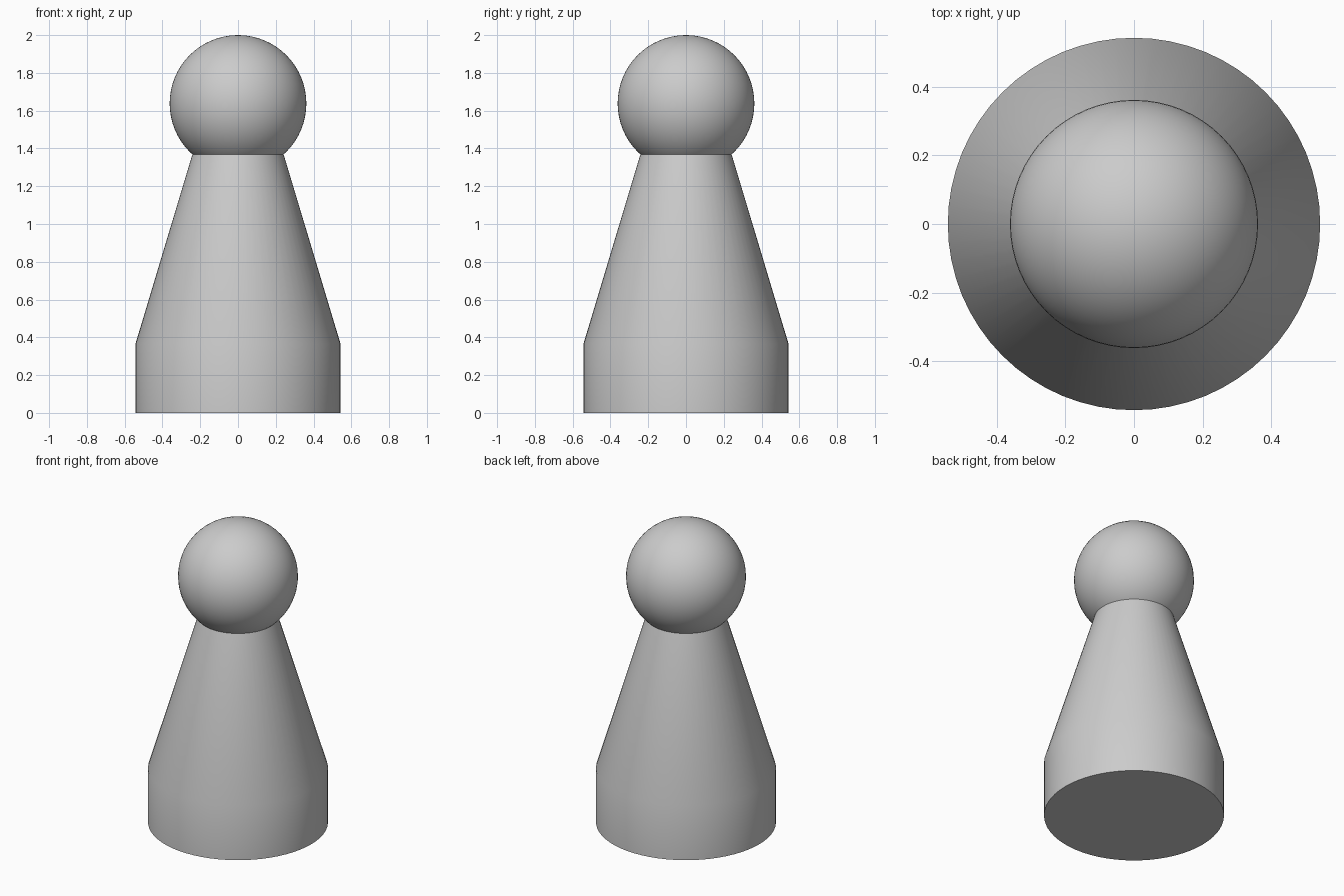
import bpy, bmesh
from math import radians

cube = bpy.data.objects.get("Cube")
if cube:
    bpy.data.objects.remove(cube, do_unlink=True)

SEGMENTS = 64
BASE_RADIUS, NECK_RADIUS = 0.543, 0.241
SHOULDER_Z, NECK_Z = 0.365, 1.37
HEAD_RADIUS, HEAD_Z = 0.362, 1.638

grey = bpy.data.materials.new("plain_grey")
grey.use_nodes = True
colour = (0.6, 0.6, 0.6, 1)
grey.diffuse_color = colour
grey.node_tree.nodes["Principled BSDF"].inputs["Base Color"].default_value = colour


def finish(obj, name):
    obj.name = obj.data.name = name
    obj.data.materials.append(grey)
    bpy.ops.object.select_all(action="DESELECT")
    obj.select_set(True)
    bpy.context.view_layer.objects.active = obj
    bpy.ops.object.shade_smooth_by_angle(angle=radians(30))


def lathe(name, profile):
    """Stack rings of (radius, height) into a closed turned solid."""
    bm = bmesh.new()
    rings = []
    for radius, z in profile:
        ring = bmesh.ops.create_circle(bm, segments=SEGMENTS, radius=radius)["verts"]
        for v in ring:
            v.co.z = z
        rings.append(ring)
    for low, high in zip(rings, rings[1:]):
        for i in range(SEGMENTS):
            j = (i + 1) % SEGMENTS
            bm.faces.new((low[i], low[j], high[j], high[i]))
    bm.faces.new(rings[0])
    bm.faces.new(rings[-1])
    bmesh.ops.recalc_face_normals(bm, faces=bm.faces)
    mesh = bpy.data.meshes.new(name)
    bm.to_mesh(mesh)
    bm.free()
    obj = bpy.data.objects.new(name, mesh)
    bpy.context.collection.objects.link(obj)
    finish(obj, name)


# Body: straight foot with a tapering cone above
lathe("body", [(BASE_RADIUS, 0), (BASE_RADIUS, SHOULDER_Z), (NECK_RADIUS, NECK_Z)])

# Head: ball sunk into the neck
bpy.ops.mesh.primitive_uv_sphere_add(segments=SEGMENTS, ring_count=32,
                                     radius=HEAD_RADIUS, location=(0, 0, HEAD_Z))
finish(bpy.context.object, "head")
